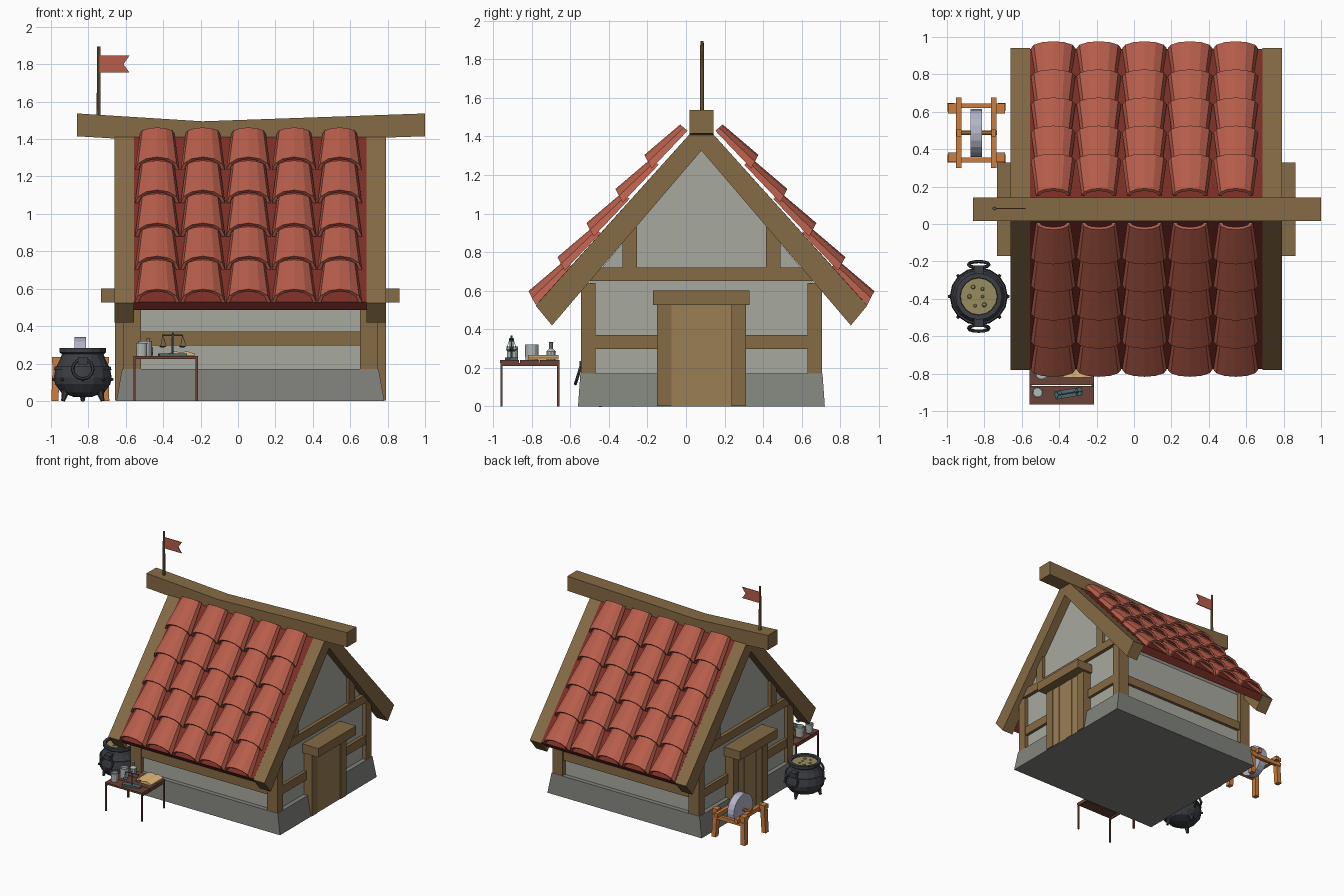
import bpy, bmesh
from math import sin, cos, pi, atan
from mathutils import Vector, Matrix

if "Cube" in bpy.data.objects:
    bpy.data.objects.remove(bpy.data.objects["Cube"])

def mat(name, r, g, b):
    m = bpy.data.materials.new(name)
    m.diffuse_color = [(c / 255) ** 2.2 for c in (r, g, b)] + [1]
    m.use_nodes = True
    m.node_tree.nodes["Principled BSDF"].inputs["Base Color"].default_value = m.diffuse_color
    return m

BEAM, DOOR = mat("beam_wood", 132, 106, 70), mat("door_wood", 152, 126, 86)
TILE, SLAB = mat("roof_tile", 182, 94, 76), mat("roof_board", 122, 50, 42)
WALL, STONE = mat("plaster", 166, 168, 158), mat("stone", 128, 130, 123)
IRON, BREW = mat("iron", 62, 64, 70), mat("brew", 150, 140, 95)
ORANGE, GRIND = mat("orange_wood", 200, 124, 66), mat("grindstone", 176, 178, 200)
DARK, PEWTER = mat("dark_wood", 105, 68, 58), mat("pewter", 176, 184, 182)
TEAL, PAPER = mat("teal_metal", 80, 105, 110), mat("paper", 226, 186, 122)
CX, CY = 0.066, 0.08   # house centre line and ridge line

def make(name, verts, faces, m):
    me = bpy.data.meshes.new(name)
    me.from_pydata(verts, [], faces)
    bm = bmesh.new()
    bm.from_mesh(me)
    bmesh.ops.recalc_face_normals(bm, faces=bm.faces)
    bm.to_mesh(me)
    bm.free()
    me.materials.append(m)
    o = bpy.data.objects.new(name, me)
    bpy.context.collection.objects.link(o)
    return o

def extrude(name, pts, axis, a, b, m):
    """Profile (y,z) along x, (x,z) along y or (x,y) along z."""
    i, n = "xyz".index(axis), len(pts)
    verts = []
    for t in (a, b):
        for p in pts:
            v = list(p)
            v.insert(i, t)
            verts.append(v)
    faces = [list(range(n)), list(range(n, 2 * n))]
    faces += [[k, (k + 1) % n, n + (k + 1) % n, n + k] for k in range(n)]
    return make(name, verts, faces, m)

def box(name, x0, x1, y0, y1, z0, z1, m):
    return extrude(name, [(x0, y0), (x1, y0), (x1, y1), (x0, y1)], "z", z0, z1, m)

def lathe(name, prof, at, m, segs=16):
    verts = [(at[0] + r * cos(2 * pi * k / segs), at[1] + r * sin(2 * pi * k / segs), at[2] + z)
             for r, z in prof for k in range(segs)]
    faces = [[j * segs + k, j * segs + (k + 1) % segs, (j + 1) * segs + (k + 1) % segs, (j + 1) * segs + k]
             for j in range(len(prof) - 1) for k in range(segs)]
    faces += [list(range(segs)), list(range((len(prof) - 1) * segs, len(prof) * segs))]
    return make(name, verts, faces, m)

def rod(name, p, q, r0, r1, m, segs=8):
    p, q = Vector(p), Vector(q)
    o = lathe(name, [(r0, 0), (r1, (q - p).length)], (0, 0, 0), m, segs)
    o.data.transform(Matrix.Translation(p) @ (q - p).to_track_quat("Z", "Y").to_matrix().to_4x4())
    return o

# Stone base, plaster body
base = box("stone_base", -0.65, 0.782, -0.56, 0.72, 0, 0.17, STONE)
for v in base.data.vertices:
    if v.co.z > 0.1:
        v.co.x += 0.03 if v.co.x < 0 else -0.03
        v.co.y += 0.012 if v.co.y < 0 else -0.012
extrude("plaster_walls", [(-0.51, 0.16), (0.67, 0.16), (0.67, 0.63), (CY, 1.34), (-0.51, 0.63)],
        "x", CX - 0.65, CX + 0.65, WALL)

# Timber frame, same on both gables and both long sides
for sx, side in ((-1, "left"), (1, "right")):
    def gb(name, d0, d1, y0, y1, z0, z1, m=BEAM):
        a, b = sorted((CX + sx * d0, CX + sx * d1))
        return box(side + "_" + name, a, b, y0, y1, z0, z1, m)
    for sy, end in ((-1, "front"), (1, "back")):
        a, b = sorted((CY + sy * 0.55, CY + sy * 0.625))
        gb(end + "_corner_post", 0.585, 0.68, a, b, 0.16, 0.64)
        a, b = sorted((CY + sy * 0.335, CY + sy * 0.41))
        gb(end + "_gable_strut", 0.62, 0.675, a, b, 0.71, 0.93)
        # rafters
        prof = [(CY + sy * 0.86, 0.523), (CY + sy * 0.775, 0.42), (CY, 1.327), (CY, 1.48)]
        x0, x1 = sorted((CX + sx * 0.622, CX + sx * 0.725))
        extrude(side + "_" + end + "_rafter", prof, "x", x0, x1, BEAM)
        a, b = sorted((CY + sy * 0.23, CY + sy * 0.155))
        gb(end + "_door_jamb", 0.6, 0.724, a, b, 0.003, 0.53)
    gb("tie_beam", 0.61, 0.68, -0.52, 0.68, 0.65, 0.72)
    gb("middle_rail", 0.61, 0.675, -0.5, 0.66, 0.297, 0.37)
    gb("door_lintel", 0.6, 0.798, -0.17, 0.33, 0.525, 0.6)
    for k in range(4):
        gb("door_plank_%d" % k, 0.6, 0.719 - 0.003 * (k % 2), -0.077 + k * 0.0785, 0.0013 + k * 0.0785, 0.003, 0.53, DOOR)
for sy, end in ((-1, "front"), (1, "back")):
    a, b = sorted((CY + sy * 0.57, CY + sy * 0.615))
    box(end + "_wall_rail", -0.55, 0.68, a, b, 0.297, 0.37, BEAM)

# Roof boards and arched tiles laid in 5 x 5 arrays
SEG, W = 6, 0.244
def tile(name):
    verts = []
    for s, w, h, drop in ((0, 0.119, 0.074, 0), (0.27, 0.092, 0.05, -0.015)):
        for th in (0, 0.018):
            for k in range(SEG + 1):
                t = pi * k / SEG
                verts.append((-(w - th) * cos(t), s + (0.03 * sin(t) if s == 0 else 0), drop + (h - th) * sin(t)))
    n, faces = SEG + 1, []
    for k in range(SEG):
        for a, b in ((0, 2), (1, 3), (0, 1), (2, 3)):
            faces.append([a * n + k, a * n + k + 1, b * n + k + 1, b * n + k])
    for k in (0, SEG):
        faces.append([k, n + k, 3 * n + k, 2 * n + k])
    return make(name, verts, faces, TILE)

for sy, end in ((-1, "front"), (1, "back")):
    extrude(end + "_roof_board", [(CY + sy * 0.855, 0.53), (CY + sy * 0.815, 0.485), (CY, 1.40), (CY, 1.48)],
            "x", CX - 0.622, CX + 0.622, SLAB)
    t = tile(end + "_roof_tiles")
    t.rotation_euler = (atan(1.175), 0, pi if sy > 0 else 0)
    t.location = (CX - 0.01 + sy * 2 * W, CY + sy * 0.86, 0.527)
    for off in ((W, 0, 0), (0, 0.232, 0)):
        ar = t.modifiers.new("array", "ARRAY")
        ar.count = 5
        ar.use_relative_offset = False
        ar.use_constant_offset = True
        ar.constant_offset_displace = off

# Sagging ridge beam, flag
extrude("ridge_beam", [(-0.86, 1.415), (-0.19, 1.375), (1.0, 1.415), (1.0, 1.537), (-0.19, 1.495), (-0.86, 1.537)],
        "y", CY - 0.063, CY + 0.063, BEAM)
rod("flag_pole", (-0.745, CY + 0.003, 1.48), (-0.745, CY + 0.003, 1.895), 0.011, 0.009, BEAM)
extrude("flag", [(-0.737, 1.755), (-0.58, 1.755), (-0.612, 1.8), (-0.58, 1.847), (-0.737, 1.847)],
        "y", CY, CY + 0.006, TILE)

# Table with thin legs
for k in range(3):
    y = -0.965 + k * 0.104
    box("table_plank_%d" % k, -0.56, -0.215, y, y + 0.1, 0.225, 0.24, DARK)
for x in (-0.56, -0.227):
    box("table_brace", x, x + 0.012, -0.96, -0.66, 0.21, 0.226, DARK)
    for y in (-0.963, -0.669):
        box("table_leg", x, x + 0.012, y, y + 0.012, 0, 0.226, DARK)

# Table items: cups, bottle, open book
for name, x, y, r, h in (("cup", -0.515, -0.9, 0.03, 0.07), ("beaker", -0.495, -0.8, 0.036, 0.08)):
    lathe(name, [(r * 0.92, 0), (r, h), (r * 0.85, h), (r * 0.8, h - 0.015)], (x, y, 0.24), PEWTER, 12)
lathe("bottle", [(0.024, 0), (0.026, 0.045), (0.01, 0.06), (0.01, 0.09), (0.014, 0.095)], (-0.48, -0.7, 0.24), PEWTER, 10)
for s in (-1, 1):
    extrude("book_page", [(-0.305, 0.242), (-0.305 + s * 0.075, 0.242), (-0.305 + s * 0.075, 0.252),
                          (-0.305 + s * 0.03, 0.266), (-0.305, 0.258)], "y", -0.82, -0.66, PAPER)

# Balance scale
sx, sy = -0.35, -0.905
o = box("scale_base", -0.075, 0.075, -0.022, 0.022, 0, 0.014, TEAL)
o.location, o.rotation_euler = (sx, sy, 0.24), (0, 0, 0.17)
rod("scale_post", (sx, sy, 0.25), (sx, sy, 0.367), 0.005, 0.004, TEAL)
rod("scale_arm", (sx - 0.055, sy - 0.009, 0.35), (sx + 0.055, sy + 0.009, 0.35), 0.004, 0.004, TEAL)
for s in (-1, 1):
    px, py = sx + s * 0.053, sy + s * 0.009
    lathe("scale_pan", [(0.008, 0), (0.022, 0.01), (0.019, 0.01)], (px, py, 0.285), TEAL, 10)
    for k in range(3):
        a = 2 * pi * k / 3
        rod("scale_chain", (px + 0.02 * cos(a), py + 0.02 * sin(a), 0.294), (px, py, 0.35), 0.0015, 0.0015, TEAL, 4)

# Cauldron with feet, studs and ring handles
qx, qy = -0.83, -0.387
lathe("cauldron", [(0.05, 0.022), (0.115, 0.045), (0.148, 0.09), (0.155, 0.125), (0.145, 0.175), (0.12, 0.225),
                   (0.112, 0.25), (0.125, 0.26), (0.125, 0.283), (0.1, 0.283), (0.095, 0.25)], (qx, qy, 0), IRON, 16)
lathe("cauldron_band", [(0.148, 0.165), (0.154, 0.165), (0.149, 0.185), (0.14, 0.185)], (qx, qy, 0), IRON, 16)
lathe("brew", [(0.099, 0.25), (0.099, 0.268)], (qx, qy, 0), BREW, 16)
for dx, dy, r in ((-0.05, 0, 0.012), (0.02, 0.04, 0.01), (0.03, -0.045, 0.013), (-0.02, -0.05, 0.009), (-0.03, 0.05, 0.012), (0.02, 0, 0.009)):
    lathe("brew_bubble", [(r, 0), (r * 0.7, r * 0.5), (r * 0.2, r * 0.7)], (qx + dx, qy + dy, 0.268), BREW, 8)
for a in (-pi / 6, pi / 2, 7 * pi / 6):
    rod("cauldron_foot", (qx + 0.122 * cos(a), qy + 0.122 * sin(a), 0.0), (qx + 0.1 * cos(a), qy + 0.1 * sin(a), 0.075), 0.01, 0.026, IRON, 6)
for k in range(8):
    a = 2 * pi * k / 8
    d = Vector((cos(a), sin(a), 0))
    p = Vector((qx, qy, 0.115))
    rod("cauldron_stud", p + d * 0.145, p + d * 0.164, 0.011, 0.007, IRON, 6)
for s in (-1, 1):
    bpy.ops.mesh.primitive_torus_add(major_segments=12, minor_segments=6, major_radius=0.055, minor_radius=0.009,
                                     location=(qx, qy + s * 0.17, 0.17), rotation=(pi / 2 + s * 0.3, 0, 0))
    r = bpy.context.object
    r.name = "ring_handle"
    r.data.materials.append(IRON)
    y0, y1 = sorted((qy + s * 0.11, qy + s * 0.165))
    box("handle_bracket", qx - 0.025, qx + 0.025, y0, y1, 0.195, 0.235, IRON)

# Grindstone on a wooden stand
gx, gy = -0.843, 0.487
rod("grindstone_wheel", (gx - 0.03, gy, 0.213), (gx + 0.03, gy, 0.213), 0.128, 0.128, GRIND, 20)
rod("grindstone_axle", (gx - 0.11, gy, 0.213), (gx + 0.11, gy, 0.213), 0.012, 0.012, ORANGE, 8)
for s in (-1, 1):
    box("stand_long_rail", gx + s * 0.093 - 0.015, gx + s * 0.093 + 0.015, 0.3, 0.675, 0.185, 0.218, ORANGE)
    box("axle_block", gx + s * 0.093 - 0.013, gx + s * 0.093 + 0.013, gy - 0.018, gy + 0.018, 0.215, 0.235, ORANGE)
    y = gy + s * 0.145
    box("stand_cross_rail", gx - 0.15, gx + 0.15, y - 0.013, y + 0.013, 0.155, 0.187, ORANGE)
    for t in (-1, 1):
        x, y = gx + t * 0.128, gy + s * 0.13
        leg = box("stand_leg", x - 0.019, x + 0.019, y - 0.021, y + 0.021, 0, 0.225, ORANGE)
        for v in leg.data.vertices:
            if v.co.z < 0.1:
                v.co.x += t * 0.008
                v.co.y += s * 0.008
        box("leg_cap", x - 0.024, x + 0.024, y - 0.026, y + 0.026, 0.2, 0.235, ORANGE)
